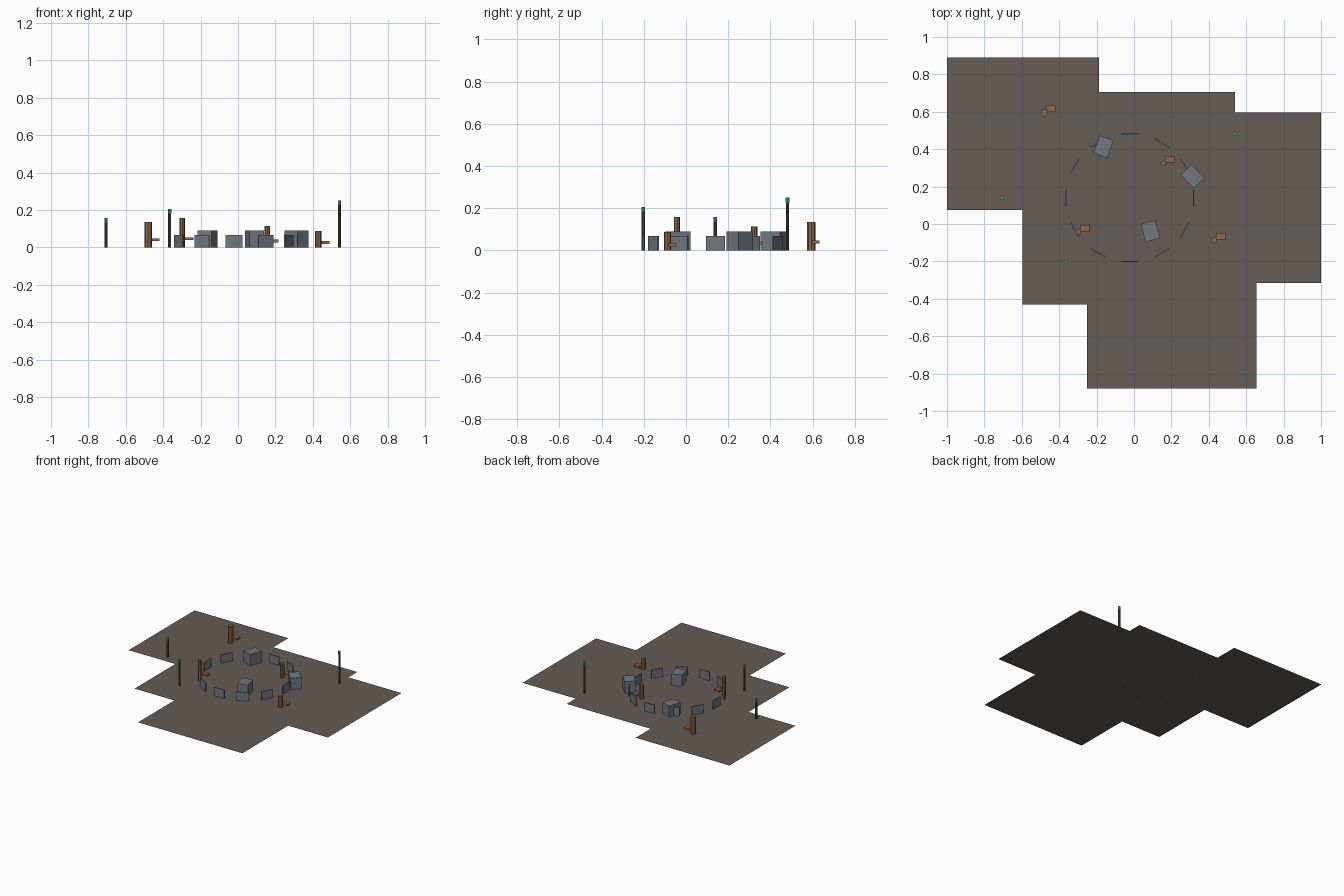
import bpy
from math import radians, sin, cos, tau

cube = bpy.data.objects.get("Cube")
if cube:
    bpy.data.objects.remove(cube, do_unlink=True)


def material(name, rgb):
    m = bpy.data.materials.new(name)
    m.use_nodes = True
    m.diffuse_color = (*rgb, 1)
    m.node_tree.nodes["Principled BSDF"].inputs["Base Color"].default_value = (*rgb, 1)
    return m


earth = material("brown earth", (0.133, 0.107, 0.089))
stone = material("blue grey stone", (0.165, 0.19, 0.225))
wood = material("warm wood", (0.28, 0.14, 0.065))
dark = material("dark post", (0.085, 0.072, 0.065))
teal = material("teal lamp", (0.1, 0.42, 0.5))


def box(name, mat, x, y, z, size, turn=0):
    # z is the underside of the box
    bpy.ops.mesh.primitive_cube_add(size=1, location=(x, y, z + size[2] / 2),
                                    rotation=(0, 0, turn))
    ob = bpy.context.object
    ob.name = name
    ob.scale = size
    ob.data.materials.append(mat)


def cylinder(name, mat, x, y, z, radius, height, sides):
    bpy.ops.mesh.primitive_cylinder_add(vertices=sides, radius=radius, depth=height,
                                        location=(x, y, z + height / 2))
    ob = bpy.context.object
    ob.name = name
    ob.data.materials.append(mat)


# Stepped ground sheet
outline = [(-1, .075), (-.595, .075), (-.595, -.43), (-.25, -.43), (-.25, -.88),
           (.655, -.88), (.655, -.315), (1, -.315), (1, .595), (.54, .595),
           (.54, .705), (-.187, .705), (-.187, .89), (-1, .89)]
mesh = bpy.data.meshes.new("ground")
mesh.from_pydata([(x, y, 0) for x, y in outline], [], [range(len(outline))])
mesh.materials.append(earth)
ground = bpy.data.objects.new("ground", mesh)
bpy.context.collection.objects.link(ground)

# Ring of thin upright slabs
for i in range(12):
    a = tau * i / 12
    box("ring_slab", stone, -0.022 + 0.34 * cos(a), 0.14 + 0.34 * sin(a), 0,
        (0.007, 0.09, 0.067), a)

# Loose stone blocks
for x, y, turn in [(-.163, .413, -20), (.313, .255, 45), (.088, -.038, 15)]:
    box("stone_block", stone, x, y, 0, (0.08, 0.1, 0.089), radians(turn))

# Stumps, each with one side branch
for x, y, r, h in [(-.48, .594, .02, .135), (.157, .324, .015, .113),
                   (-.298, -.043, .015, .157), (.429, -.087, .017, .087)]:
    cylinder("trunk", wood, x, y, 0, r, h, 8)
    box("branch", wood, x + 0.034, y + 0.021, h * 0.3 - 0.007, (0.05, 0.035, 0.014))

# Lamp posts
for x, y, h in [(-.365, -.203, .205), (.542, .481, .25), (-.706, .138, .158)]:
    cylinder("lamp_post", dark, x, y, 0, 0.008, h - 0.024, 8)
    cylinder("lamp", teal, x, y, h - 0.024, 0.0085, 0.024, 8)
